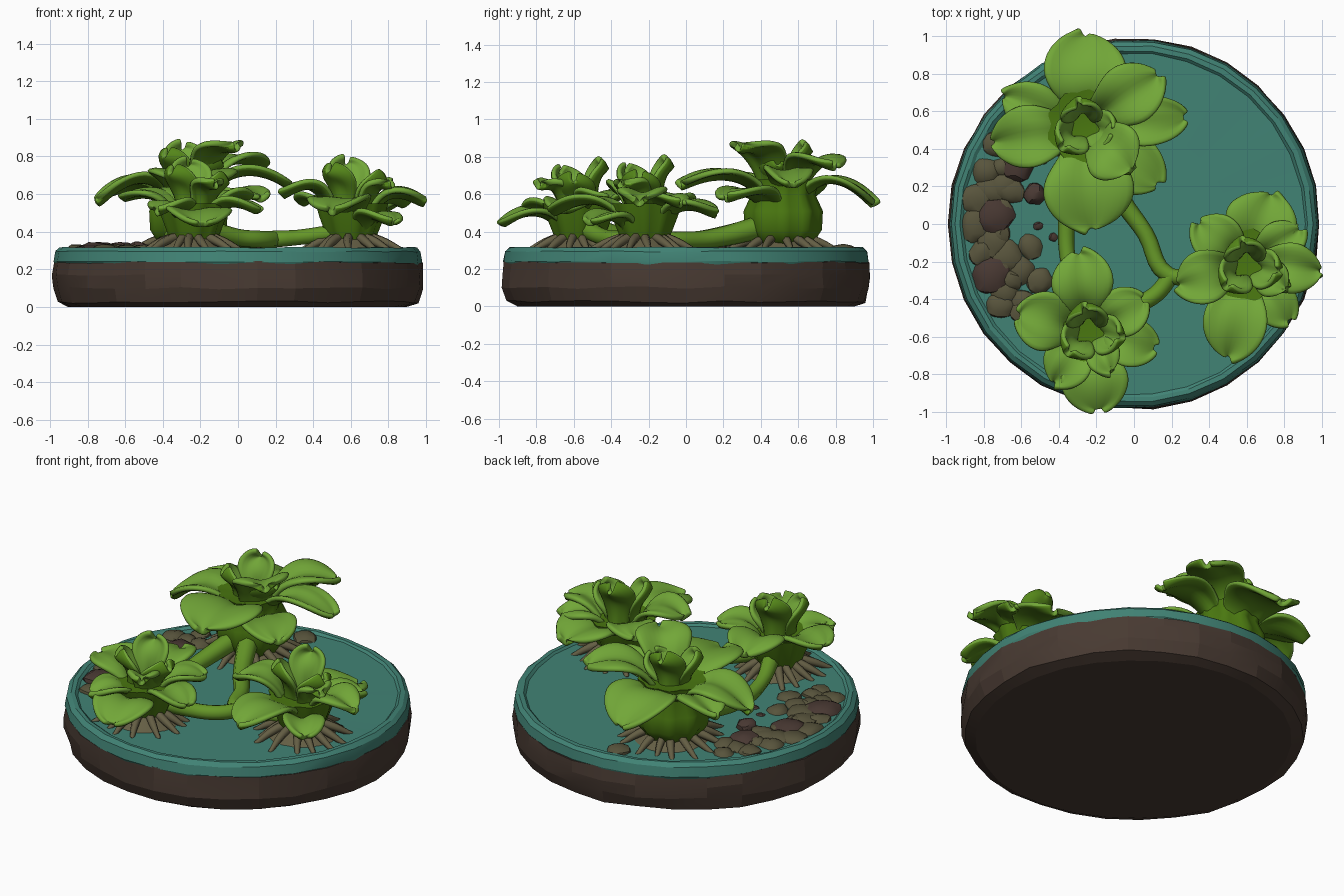
import bpy, bmesh, math, random
from mathutils import Vector, noise

random.seed(4)
cube = bpy.data.objects.get("Cube")
if cube:
    bpy.data.objects.remove(cube, do_unlink=True)


def material(name, rgb):
    lin = [((c / 255 + 0.055) / 1.055) ** 2.4 for c in rgb] + [1]
    m = bpy.data.materials.new(name)
    m.use_nodes = True
    m.diffuse_color = lin
    m.node_tree.nodes["Principled BSDF"].inputs["Base Color"].default_value = lin
    return m


LEAF = material("leaf green", (114, 167, 56))
UNDER = material("leaf underside green", (84, 134, 25))
TRUNK = material("trunk green", (74, 120, 16))
RUNNER = material("runner green", (102, 152, 40))
WATER = material("teal water", (65, 131, 117))
EARTH = material("dark earth", (72, 58, 50))
ROOT = material("root brown", (100, 94, 68))
ROCK = material("olive rock", (88, 84, 60))
DARK_ROCK = material("dark rock", (72, 56, 50))


def finish(name, bm, mats, angle=35):
    me = bpy.data.meshes.new(name)
    bm.to_mesh(me)
    bm.free()
    ob = bpy.data.objects.new(name, me)
    bpy.context.collection.objects.link(ob)
    for m in mats:
        me.materials.append(m)
    activate(ob)
    bpy.ops.object.shade_smooth_by_angle(angle=math.radians(angle))
    return ob


def activate(ob):
    bpy.ops.object.select_all(action='DESELECT')
    ob.select_set(True)
    bpy.context.view_layer.objects.active = ob


def lathe(name, profile, segments, mats, centre=(0, 0), rib=0, ribs=9, rough=0, angle=35):
    """Revolve (radius, height) points; ends on the axis become caps."""
    bm = bmesh.new()
    rings = []
    for r, z in profile:
        ring = []
        for k in range(segments):
            a = math.tau * k / segments
            rr = r * (1 + rib * math.cos(ribs * a)) + random.uniform(-rough, rough)
            zz = z + (random.uniform(-rough, rough) if z > 0 else 0)
            ring.append(bm.verts.new((centre[0] + rr * math.cos(a), centre[1] + rr * math.sin(a), zz)))
        rings.append(ring)
    for lo, hi in zip(rings, rings[1:]):
        for k in range(segments):
            n = (k + 1) % segments
            bm.faces.new((lo[k], lo[n], hi[n], hi[k]))
    bm.faces.new(rings[0][::-1])
    bm.faces.new(rings[-1])
    return finish(name, bm, mats, angle)


def tubes(name, paths, mat, depth, sides=2):
    """Tapered tubes; each path is a list of (x, y, z, radius factor)."""
    cu = bpy.data.curves.new(name, 'CURVE')
    cu.dimensions = '3D'
    cu.bevel_depth, cu.bevel_resolution = depth, sides
    cu.resolution_u = 5
    cu.use_fill_caps = True
    for path in paths:
        sp = cu.splines.new('BEZIER')
        sp.bezier_points.add(len(path) - 1)
        for p, (x, y, z, r) in zip(sp.bezier_points, path):
            p.co, p.radius = (x, y, z), r
            p.handle_left_type = p.handle_right_type = 'AUTO'
    cu.materials.append(mat)
    ob = bpy.data.objects.new(name, cu)
    bpy.context.collection.objects.link(ob)
    activate(ob)
    bpy.ops.object.convert(target='MESH')
    return ob


def add_leaf(bm, centre, deg, reach, half, crest, tip, base, cup=0.02):
    """Spoon-shaped blade that rises from the trunk, arches out and ends in a round tip."""
    a = math.radians(deg)
    out, side = Vector((math.cos(a), math.sin(a), 0)), Vector((-math.sin(a), math.cos(a), 0))
    ctrl = [Vector((0.07, base)), Vector((0.3 * reach, crest + 0.02)),
            Vector((0.65 * reach, crest + 0.05)), Vector((reach, tip))]
    rows, cols, wide = 11, 6, 0.62
    grid = []
    for i in range(rows + 1):
        t = math.sin(0.5 * math.pi * i / rows)
        u = 1 - t
        mid = u**3 * ctrl[0] + 3*u*u*t * ctrl[1] + 3*u*t*t * ctrl[2] + t**3 * ctrl[3]
        d = (u*u * (ctrl[1] - ctrl[0]) + 2*u*t * (ctrl[2] - ctrl[1]) + t*t * (ctrl[3] - ctrl[2])).normalized()
        if t > wide:
            w = max(0.12, math.sqrt(max(0, 1 - ((t - wide) / (1 - wide)) ** 2)))
        else:
            f = t / wide
            w = 0.42 + 0.58 * f * f * (3 - 2 * f)
        row = []
        for j in range(cols + 1):
            s = 2 * j / cols - 1
            lift = cup * s * s - (0.012 if j * 2 == cols else 0) + 0.012 * math.sin(5 * s + deg + 3 * t)
            r, z = mid.x - d.y * lift, mid.y + d.x * lift
            p = Vector((centre[0], centre[1], z)) + out * r + side * (s * half * w)
            row.append(bm.verts.new(p))
        grid.append(row)
    for i in range(rows):
        for j in range(cols):
            bm.faces.new((grid[i][j], grid[i + 1][j], grid[i + 1][j + 1], grid[i][j + 1]))


def plant(name, centre, leaves, heart_top, trunk, root_reach):
    # Outer rosette and curled heart leaves
    bm = bmesh.new()
    neck = trunk[-2][1]
    for deg, reach, half, crest, tip in leaves:
        add_leaf(bm, centre, deg, reach, half, crest, tip, min(neck, crest) - 0.12)
    for k in range(3):
        top = heart_top - 0.04 * k
        add_leaf(bm, centre, 100 + 125 * k, 0.13 + 0.02 * k, 0.10, top - 0.10, top, neck - 0.08, 0.05)
    ob = finish(name + "_leaves", bm, [LEAF, UNDER], 180)
    thick = ob.modifiers.new("thickness", 'SOLIDIFY')
    thick.thickness, thick.offset, thick.material_offset = 0.035, -1, 1
    ob.modifiers.new("rounding", 'SUBSURF').levels = 1
    ob.modifiers["rounding"].render_levels = 1
    # Ribbed trunk
    lathe(name + "_trunk", trunk, 36, [TRUNK], centre, rib=0.05, angle=60)
    # Root mound and spreading roots
    lathe(name + "_root_mound", [(root_reach * 0.85, 0.28), (root_reach * 0.6, 0.33), (0.1, 0.385)],
          16, [ROOT], centre, rough=0.006)
    paths = []
    for k in range(15):
        a = math.tau * (k + random.uniform(-0.25, 0.25)) / 15
        far = root_reach * random.uniform(0.9, 1.15)
        paths.append([(centre[0] + r * math.cos(a + b), centre[1] + r * math.sin(a + b), z, w)
                      for r, z, w, b in ((0.09, 0.38, 1, 0), (far * 0.65, 0.345, 0.9, 0.05), (far, 0.295, 0.5, 0.1))])
    tubes(name + "_roots", paths, ROOT, 0.026, 1)


# Earth dish and water disc with a low rim
lathe("earth_dish", [(0.9, 0), (0.96, 0.025), (0.985, 0.1), (0.985, 0.17), (0.98, 0.238)],
      30, [EARTH], rough=0.007, angle=12)
lathe("water_disc", [(0.975, 0.225), (0.982, 0.24), (0.972, 0.295), (0.95, 0.316), (0.925, 0.316), (0.91, 0.304),
                     (0.5, 0.303)], 30, [WATER], rough=0.003, angle=25)

# Plants: each leaf is angle, reach, half width, crest height, tip height
slim = [(0.11, 0.33), (0.14, 0.40), (0.17, 0.48), (0.19, 0.55), (0.05, 0.54)]
stout = [(0.15, 0.33), (0.2, 0.41), (0.205, 0.51), (0.165, 0.6), (0.19, 0.68), (0.05, 0.66)]

plant("large_plant", (-0.27, 0.52), [
    (88, 0.49, 0.22, 0.70, 0.56), (35, 0.48, 0.17, 0.80, 0.76), (5, 0.54, 0.13, 0.74, 0.66),
    (-38, 0.50, 0.16, 0.62, 0.59), (-85, 0.55, 0.25, 0.72, 0.66), (-42, 0.34, 0.17, 0.84, 0.86),
    (190, 0.49, 0.17, 0.71, 0.57), (160, 0.45, 0.14, 0.66, 0.62)], 0.84, stout, 0.29)
plant("side_plant", (0.6, -0.22), [
    (-4, 0.39, 0.14, 0.62, 0.57), (72, 0.40, 0.20, 0.55, 0.51), (35, 0.34, 0.12, 0.58, 0.56),
    (138, 0.34, 0.13, 0.58, 0.57), (195, 0.38, 0.14, 0.66, 0.61), (258, 0.50, 0.17, 0.58, 0.52),
    (-52, 0.37, 0.12, 0.49, 0.46), (-30, 0.24, 0.10, 0.64, 0.66)], 0.76, slim, 0.27)
plant("front_plant", (-0.24, -0.57), [
    (98, 0.42, 0.17, 0.62, 0.58), (30, 0.33, 0.13, 0.60, 0.59), (-14, 0.36, 0.13, 0.56, 0.52),
    (-83, 0.42, 0.18, 0.52, 0.45), (-125, 0.33, 0.13, 0.55, 0.52), (168, 0.38, 0.16, 0.60, 0.59),
    (-60, 0.24, 0.10, 0.64, 0.66)], 0.75, slim, 0.27)

# Runners linking the plants
tubes("runners", [
    [(0.55, -0.24, 0.40, 1), (0.32, -0.27, 0.37, 0.9), (0.18, -0.27, 0.36, 1), (0.06, -0.05, 0.355, 1),
     (-0.06, 0.12, 0.36, 1.1), (-0.22, 0.42, 0.43, 1.4)],
    [(0.2, -0.27, 0.36, 1), (0.12, -0.37, 0.36, 1), (0.0, -0.44, 0.37, 1), (-0.18, -0.54, 0.42, 1.2)],
    [(-0.25, -0.5, 0.42, 1.2), (-0.34, -0.25, 0.36, 0.9), (-0.36, 0.0, 0.35, 1), (-0.3, 0.4, 0.42, 1.3)],
], RUNNER, 0.045)


# Rocks along the shore
def rock(name, x, y, size, height, mat):
    bm = bmesh.new()
    bmesh.ops.create_icosphere(bm, subdivisions=2, radius=1)
    turn, stretch = random.uniform(0, math.tau), random.uniform(0.8, 1.15)
    for v in bm.verts:
        p = v.co * (1 + 0.25 * noise.noise(v.co * 1.3 + Vector((x, y, 0)) * 20))
        px, py = p.x * size * stretch, p.y * size
        v.co = (x + px * math.cos(turn) - py * math.sin(turn),
                y + px * math.sin(turn) + py * math.cos(turn), 0.298 + p.z * height)
    finish(name, bm, [mat], 30)


for k, (x, y, size) in enumerate([(-0.74, 0.04, 0.11), (-0.76, -0.27, 0.11), (-0.62, 0.31, 0.09),
                                  (-0.53, 0.16, 0.06)]):
    rock(f"dark_rock_{k}", x, y, size, 0.05, DARK_ROCK)
for k in range(24):
    a = math.radians(140 + 78 * k / 23)
    d = (0.83, 0.71, 0.77)[k % 3] + random.uniform(-0.02, 0.02)
    rock(f"olive_rock_{k}", d * math.cos(a), d * math.sin(a), random.uniform(0.06, 0.09), 0.035, ROCK)
for k, (x, y) in enumerate([(-0.6, -0.25), (-0.5, -0.3), (-0.66, 0.18), (-0.12, 0.84), (-0.55, -0.12)]):
    rock(f"inner_rock_{k}", x, y, 0.075, 0.035, ROCK)
for k, (x, y) in enumerate([(-0.43, -0.07), (-0.51, -0.01), (0.11, -0.23)]):
    rock(f"pebble_{k}", x, y, 0.025, 0.02, DARK_ROCK)
